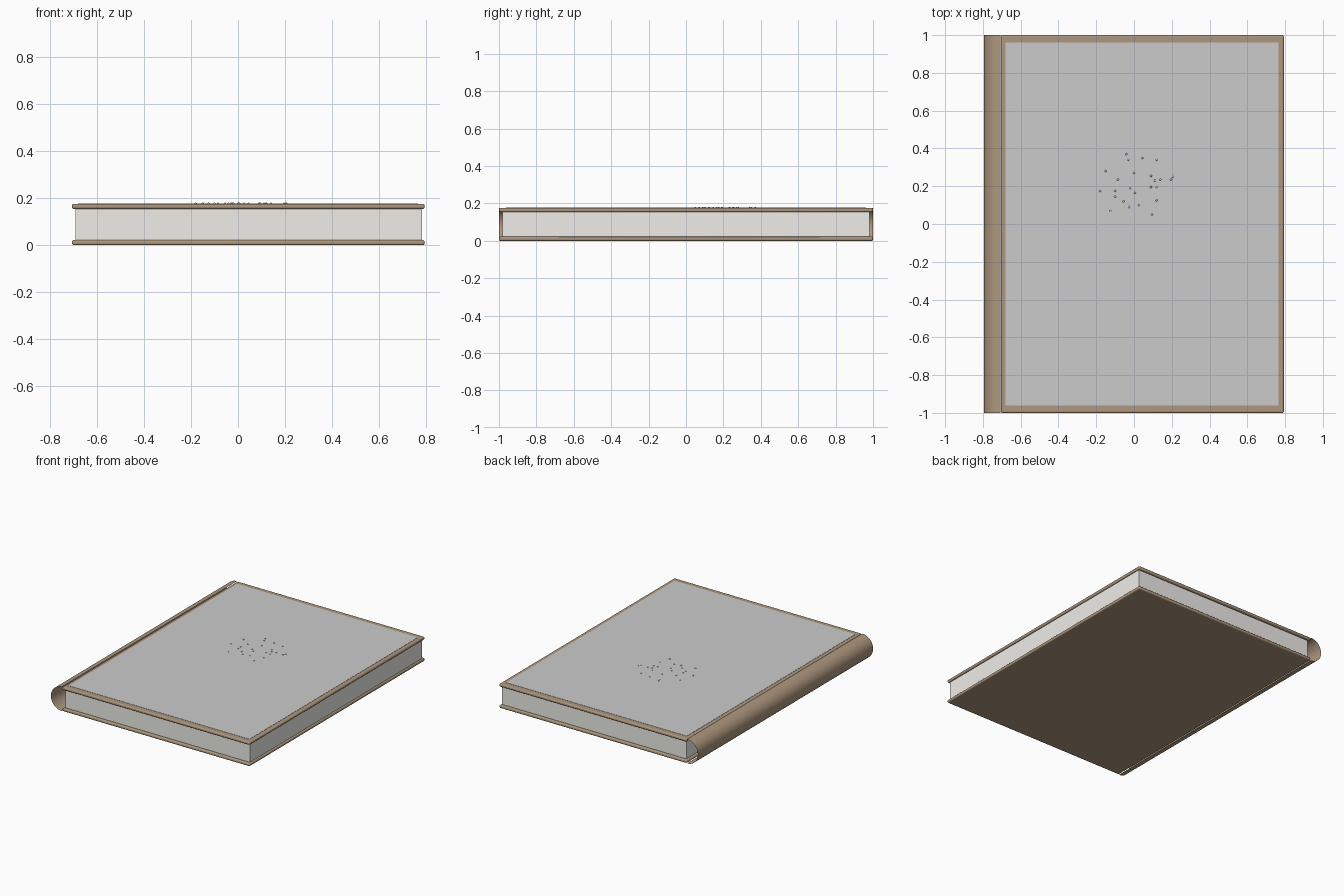
import bpy, math

if "Cube" in bpy.data.objects:
    bpy.data.objects.remove(bpy.data.objects["Cube"])

def material(name, rgb):
    m = bpy.data.materials.new(name)
    m.diffuse_color = (*rgb, 1)
    m.use_nodes = True
    m.node_tree.nodes["Principled BSDF"].inputs["Base Color"].default_value = m.diffuse_color
    return m

leather = material("tan_leather", (0.42, 0.31, 0.21))
paper = material("paper", (0.86, 0.85, 0.82))

def box(name, x0, x1, y, z0, z1, mat=None, bevel=0):
    bpy.ops.mesh.primitive_cube_add(size=1, location=((x0 + x1) / 2, 0, (z0 + z1) / 2))
    o = bpy.context.object
    o.name = name
    o.scale = (x1 - x0, 2 * y, z1 - z0)
    bpy.ops.object.transform_apply(location=False, rotation=False, scale=True)
    if bevel:
        b = o.modifiers.new("rounded_edges", 'BEVEL')
        b.width = bevel
        b.segments = 3
        bpy.ops.object.shade_smooth_by_angle()
    if mat:
        o.data.materials.append(mat)
    return o

# Covers, page block and the inset panel on the front cover
box("back_cover", -0.705, 0.793, 1.0, 0.0, 0.022, leather, 0.008)
box("front_cover", -0.705, 0.793, 1.0, 0.154, 0.176, leather, 0.008)
box("page_block", -0.69, 0.782, 0.982, 0.02, 0.156, paper)
box("cover_panel", -0.68, 0.765, 0.962, 0.170, 0.1775)

# Spine: open half-cylinder sheet
n, r, cx, cz = 24, 0.087, -0.708, 0.088
verts = []
for i in range(n + 1):
    a = math.pi / 2 + math.pi * i / n
    for y in (-1, 1):
        verts.append((cx + r * math.cos(a), y, cz + r * math.sin(a)))
faces = [(2 * i, 2 * i + 1, 2 * i + 3, 2 * i + 2) for i in range(n)]
mesh = bpy.data.meshes.new("spine")
mesh.from_pydata(verts, [], faces)
mesh.materials.append(leather)
spine = bpy.data.objects.new("spine", mesh)
bpy.context.collection.objects.link(spine)
for p in mesh.polygons:
    p.use_smooth = True

# Small studs scattered on the front cover
studs = [(-.04, .37), (-.03, .34), (.045, .35), (.12, .34), (-.15, .28), (0, .27),
         (.09, .255), (-.085, .235), (.11, .23), (.14, .235), (.205, .25), (.195, .235),
         (-.18, .175), (-.1, .175), (-.02, .19), (.005, .165), (.09, .195), (.12, .195),
         (-.1, .145), (-.055, .12), (-.025, .09), (.025, .10), (.12, .125),
         (-.125, .07), (.095, .05)]
for i, (x, y) in enumerate(studs):
    bpy.ops.mesh.primitive_uv_sphere_add(segments=10, ring_count=6, radius=0.006,
                                         location=(x, y, 0.175))
    bpy.context.object.name = f"cover_stud_{i + 1}"
    bpy.ops.object.shade_smooth()
